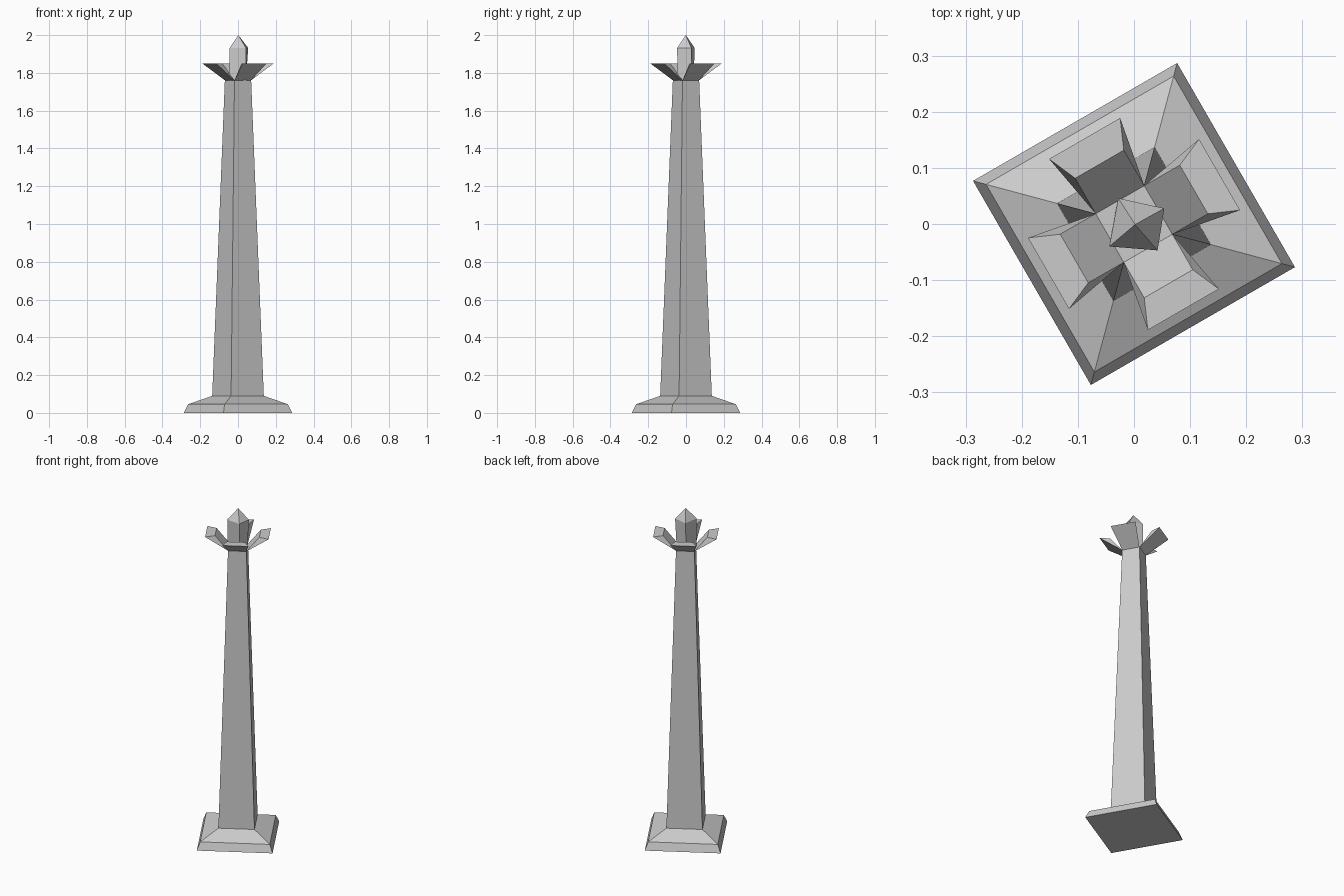
import bpy
from math import radians
from mathutils import Matrix

if "Cube" in bpy.data.objects:
    bpy.data.objects.remove(bpy.data.objects["Cube"])

TURN = Matrix.Rotation(radians(30), 4, 'Z')


def make(name, verts, faces, matrix=Matrix()):
    mesh = bpy.data.meshes.new(name)
    mesh.from_pydata(verts, [], faces)
    mesh.transform(matrix)
    mesh.update()
    obj = bpy.data.objects.new(name, mesh)
    bpy.context.collection.objects.link(obj)
    return obj


def square(h, z):
    return [(h, -h, z), (h, h, z), (-h, h, z), (-h, -h, z)]


def side_faces(rings):
    return [(4 * r + i, 4 * r + (i + 1) % 4, 4 * r + 4 + (i + 1) % 4, 4 * r + 4 + i)
            for r in range(rings - 1) for i in range(4)]


# Stepped base and tapered shaft in one square loft
profile = [(0.21, 0), (0.193, 0.046), (0.10, 0.09), (0.051, 1.76)]
verts = [v for h, z in profile for v in square(h, z)]
n = len(verts)
make("pillar", verts, side_faces(4) + [(3, 2, 1, 0), (n - 4, n - 3, n - 2, n - 1)], TURN)

# Four flared wedge petals around the shaft top
petal = [(0.05, -0.05, 1.76), (0.05, 0.05, 1.76),
         (0.176, -0.073, 1.85), (0.176, 0.073, 1.85),
         (0.123, -0.05, 1.85), (0.123, 0.05, 1.85)]
petal_faces = [(0, 2, 3, 1), (2, 4, 5, 3), (4, 0, 1, 5), (0, 4, 2), (1, 3, 5)]
for k in range(4):
    make(f"petal_{k + 1}", petal, petal_faces,
         TURN @ Matrix.Rotation(radians(90 * k), 4, 'Z'))

# Slightly irregular pointed finial
low = [(0.042, -0.044), (0.042, 0.030), (-0.030, 0.040), (-0.044, -0.038)]
high = [(0.042, -0.047), (0.054, 0.028), (-0.028, 0.046), (-0.044, -0.040)]
verts = [(x, y, 1.76) for x, y in low] + [(x, y, 1.932) for x, y in high]
verts.append((0.002, -0.001, 2.0))
make("finial", verts,
     side_faces(2) + [(3, 2, 1, 0)] + [(4 + i, 4 + (i + 1) % 4, 8) for i in range(4)])
